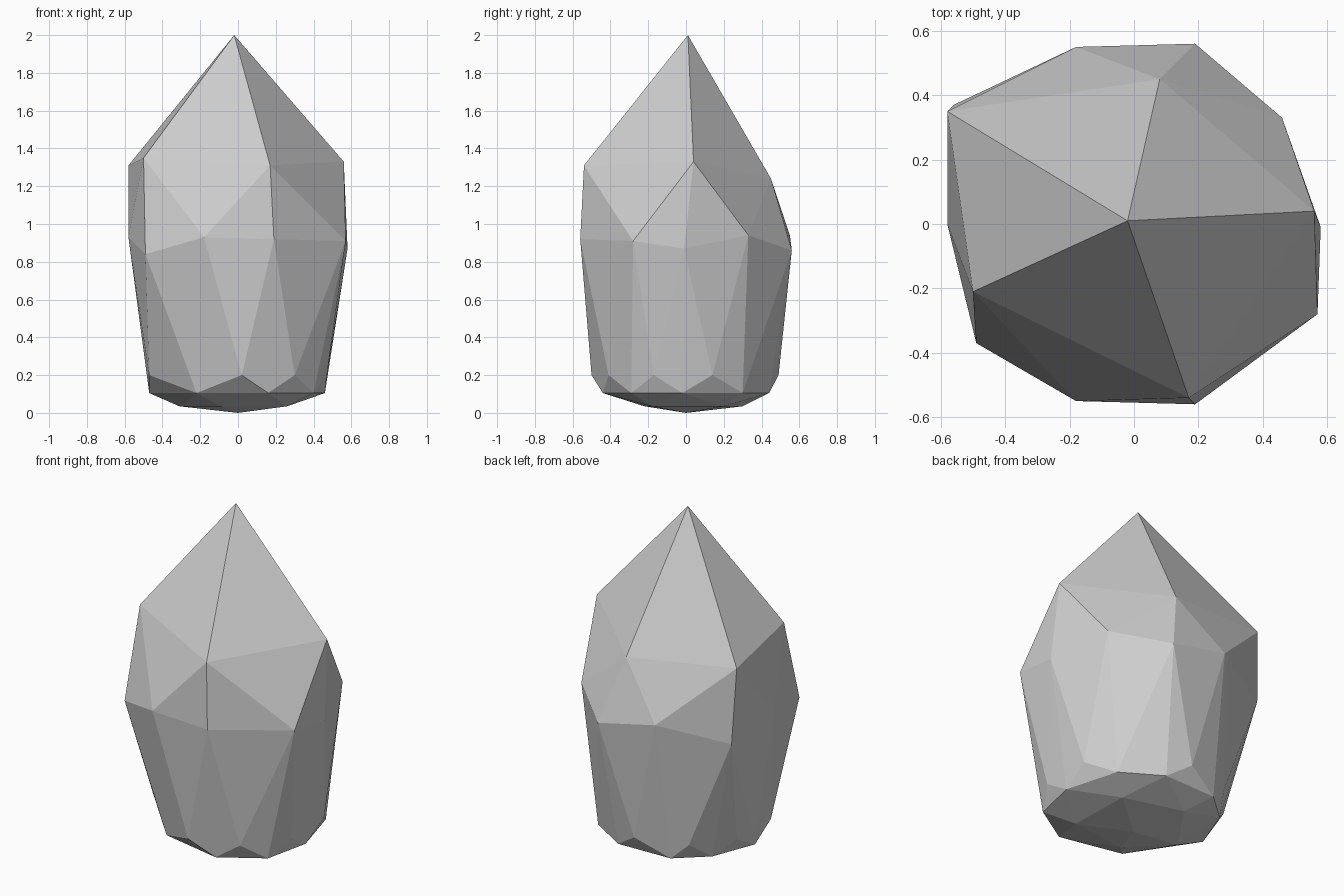
import bpy
import bmesh

default_cube = bpy.data.objects.get("Cube")
if default_cube:
    bpy.data.objects.remove(default_cube, do_unlink=True)


def make_material(name, colour):
    """One flat colour for both viewport and render."""
    material = bpy.data.materials.new(name)
    material.use_nodes = True
    material.diffuse_color = colour
    shader = material.node_tree.nodes["Principled BSDF"]
    shader.inputs["Base Color"].default_value = colour
    shader.inputs["Roughness"].default_value = 0.9
    return material


def level(height, outline):
    """Corners that share one height."""
    return [(x, y, height) for x, y in outline]


def make_faceted_stone(name, corners, material):
    """Wrap the corners in a convex, flat-shaded skin."""
    mesh = bpy.data.meshes.new(name)
    bm = bmesh.new()
    for corner in corners:
        bm.verts.new(corner)
    hull = bmesh.ops.convex_hull(bm, input=bm.verts[:], use_existing_faces=False)
    unused = {item for item in hull["geom_interior"] + hull["geom_unused"]
              if isinstance(item, bmesh.types.BMVert)}
    bmesh.ops.delete(bm, geom=list(unused), context="VERTS")
    bmesh.ops.recalc_face_normals(bm, faces=bm.faces[:])
    for face in bm.faces:
        face.smooth = False
    bm.to_mesh(mesh)
    bm.free()
    mesh.materials.append(material)
    stone = bpy.data.objects.new(name, mesh)
    bpy.context.scene.collection.objects.link(stone)
    return stone


# Pointed tip and the five shoulder corners below it
tip = [(-.02, .01, 2)]
shoulder = [(-.5, -.21, 1.35), (.17, -.54, 1.31), (.56, .04, 1.33),
            (.08, .45, 1.24), (-.58, .35, 1.31)]

# Widest girdle, slightly uneven in height
girdle = [(-.49, -.37, .84), (-.18, -.55, .93), (.19, -.56, .92),
          (.57, -.28, .91), (.58, -.01, .87), (.46, .33, .94),
          (.19, .56, .86), (-.18, .55, .94), (-.56, .37, .86),
          (-.58, 0, .93)]

# Narrower foot, with a chamfered zigzag rim
foot = level(.2, [(.02, -.5), (.3, -.41), (.47, -.17), (.47, .14),
                  (0, .49), (-.3, .4), (-.47, .19), (-.47, -.13)])
rim = level(.105, [(.16, -.44), (.4, -.29), (.46, -.02), (.37, .3),
                   (.14, .44), (-.2, .43), (-.37, .28), (-.47, .02),
                   (-.22, -.36)])

# Shallow rounded underside
underside = level(.035, [(.25, .2), (-.1, .3), (-.31, 0),
                         (-.09, -.22), (.26, -.18)])
base = [(0, 0, 0)]

stone_grey = make_material("stone_grey", (.62, .62, .62, 1))
make_faceted_stone("pointed_stone",
                   tip + shoulder + girdle + foot + rim + underside + base,
                   stone_grey)
